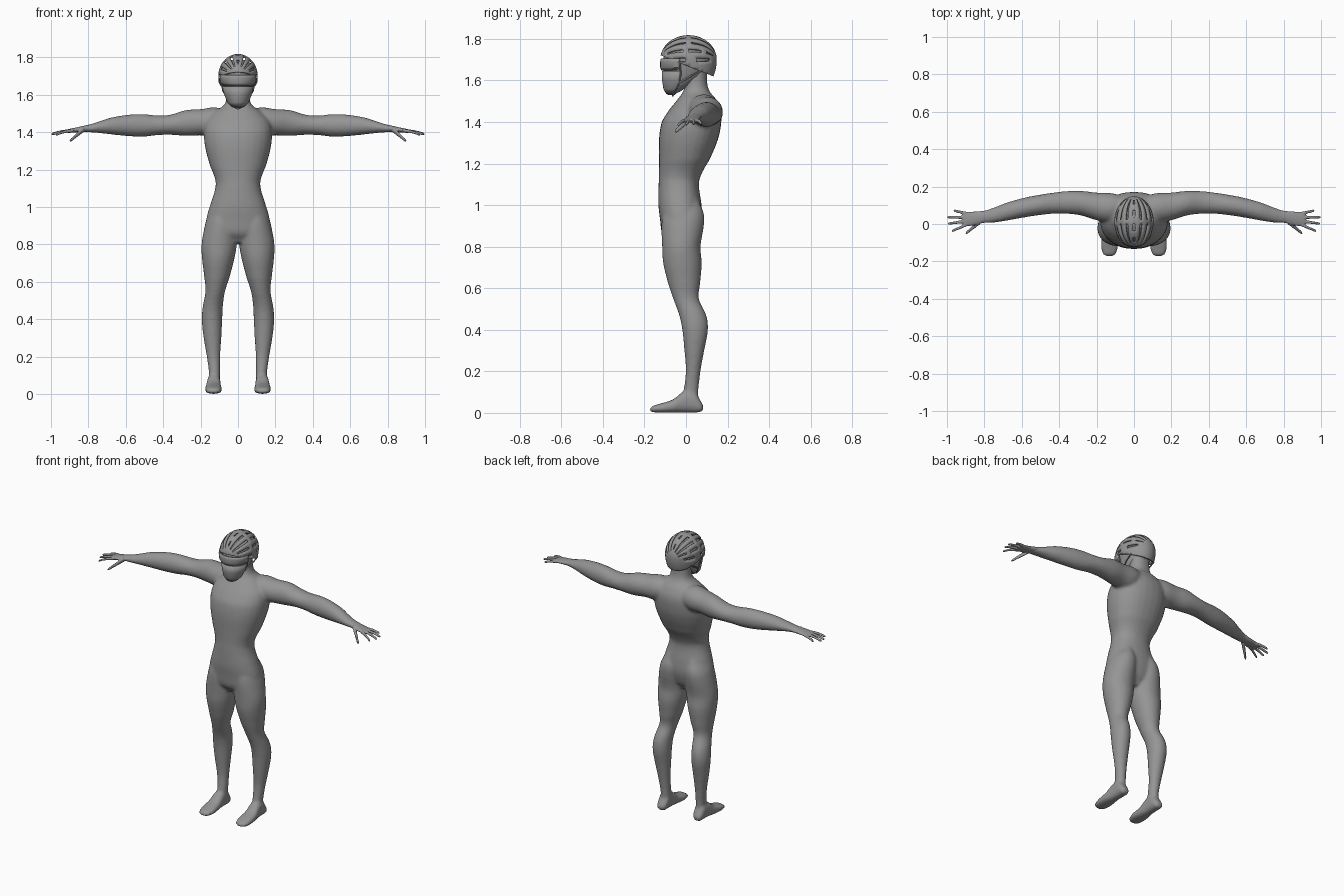
import bpy, bmesh, math
from mathutils import Vector

if "Cube" in bpy.data.objects:
    bpy.data.objects.remove(bpy.data.objects["Cube"])

grey = bpy.data.materials.new("suit_grey")
grey.diffuse_color = (0.3, 0.3, 0.3, 1)
grey.use_nodes = True
grey.node_tree.nodes["Principled BSDF"].inputs["Base Color"].default_value = grey.diffuse_color


def finish(bm, name, angle=40):
    bmesh.ops.recalc_face_normals(bm, faces=bm.faces[:])
    me = bpy.data.meshes.new(name)
    bm.to_mesh(me)
    bm.free()
    ob = bpy.data.objects.new(name, me)
    bpy.context.collection.objects.link(ob)
    me.materials.append(grey)
    bpy.ops.object.select_all(action='DESELECT')
    ob.select_set(True)
    bpy.context.view_layer.objects.active = ob
    bpy.ops.object.shade_smooth_by_angle(angle=math.radians(angle))
    return ob


def fuse(ob, voxel, rounds):
    """Blend overlapping solids into one smooth skin."""
    m = ob.modifiers.new("fuse", 'REMESH')
    m.mode, m.voxel_size, m.use_smooth_shade = 'VOXEL', voxel, True
    s = ob.modifiers.new("relax", 'SMOOTH')
    s.factor, s.iterations = 0.5, rounds


def loft(bm, axis, rows, sx=1, n=28, power=2.0, steps=4):
    """Rows: position on axis, then low/high extents on the two other axes."""
    dense = []
    for i in range(len(rows) - 1):
        p0, p1 = rows[max(i - 1, 0)], rows[i]
        p2, p3 = rows[i + 1], rows[min(i + 2, len(rows) - 1)]
        for k in range(steps):
            t = k / steps
            row = [0.5 * (2 * b + (c - a) * t + (2 * a - 5 * b + 4 * c - d) * t * t
                          + (3 * b - a - 3 * c + d) * t ** 3)
                   for a, b, c, d in zip(p0, p1, p2, p3)]
            row[0] = p1[0] + (p2[0] - p1[0]) * t
            dense.append(row)
    dense.append(rows[-1])
    rings = []
    for t, a0, a1, b0, b1 in dense:
        ring = []
        for j in range(n):
            w = 2 * math.pi * j / n
            c, s = math.cos(w), math.sin(w)
            a = (a0 + a1) / 2 + (a1 - a0) / 2 * math.copysign(abs(c) ** (2 / power), c)
            b = (b0 + b1) / 2 + (b1 - b0) / 2 * math.copysign(abs(s) ** (2 / power), s)
            x, y, z = {'x': (t, a, b), 'y': (a, t, b), 'z': (a, b, t)}[axis]
            ring.append(bm.verts.new((sx * x, y, z)))
        rings.append(ring)
    for r, q in zip(rings, rings[1:]):
        for j in range(n):
            bm.faces.new((r[j], r[(j + 1) % n], q[(j + 1) % n], q[j]))
    bm.faces.new(rings[0])
    bm.faces.new(rings[-1])


# Body: torso with neck, then limbs on both sides
body = bmesh.new()
loft(body, 'z', [
    (0.81, -.07, .07, -.08, .03), (0.86, -.165, .165, -.115, .06),
    (0.93, -.170, .170, -.125, .078), (1.00, -.152, .152, -.133, .075),
    (1.10, -.122, .122, -.132, .062), (1.15, -.123, .123, -.130, .075),
    (1.22, -.150, .150, -.130, .115), (1.32, -.176, .176, -.130, .155),
    (1.40, -.182, .182, -.117, .170), (1.46, -.170, .170, -.080, .168),
    (1.51, -.125, .125, -.040, .145), (1.545, -.075, .075, -.015, .115),
    (1.58, -.062, .062, -.004, .103), (1.66, -.060, .060, 0, .100)], power=2.2)
LEG = [
    (0.05, .097, .158, -.015, .062), (0.10, .096, .155, -.012, .060),
    (0.20, .095, .167, -.001, .070), (0.30, .089, .184, -.008, .088),
    (0.40, .084, .194, -.018, .106), (0.47, .081, .188, -.033, .098),
    (0.55, .069, .174, -.062, .062), (0.62, .046, .180, -.086, .068),
    (0.72, .020, .192, -.110, .076), (0.80, .006, .195, -.115, .070),
    (0.90, .004, .178, -.118, .086), (0.96, .008, .160, -.110, .086),
    (1.03, .03, .12, -.08, .06)]
ARM = [
    (0.04, .06, .145, 1.42, 1.51), (0.12, .01, .165, 1.38, 1.533),
    (0.20, .02, .168, 1.383, 1.523), (0.28, .045, .177, 1.380, 1.518),
    (0.36, .055, .176, 1.386, 1.494), (0.43, .055, .168, 1.384, 1.489),
    (0.50, .048, .157, 1.376, 1.496), (0.58, .036, .142, 1.378, 1.494),
    (0.68, .018, .115, 1.388, 1.478), (0.76, .006, .085, 1.397, 1.452),
    (0.82, .004, .068, 1.400, 1.436)]
FOOT = [
    (-.174, .112, .150, .008, .022), (-.162, .096, .168, .003, .034),
    (-.12, .085, .177, .001, .046), (-.06, .089, .174, .001, .066),
    (-.01, .093, .166, .001, .105), (.04, .094, .163, .001, .105),
    (.07, .099, .160, .003, .06), (.082, .110, .148, .012, .04)]
for s in (1, -1):
    loft(body, 'z', LEG, s)
    loft(body, 'x', ARM, s)
    loft(body, 'y', FOOT, s, power=2.4)
fuse(finish(body, "body"), 0.009, 6)

# Hands: palm, four fingers and a lowered thumb
FINGERS = [(.055, .072, .965, 1.392), (.036, .036, .998, 1.390),
           (.016, .002, .996, 1.387), (-.002, -.038, .975, 1.384)]
for s, side in ((1, "left"), (-1, "right")):
    hand = bmesh.new()
    loft(hand, 'x', [(.79, .008, .072, 1.403, 1.441), (.83, .000, .068, 1.400, 1.433),
                     (.87, -.010, .066, 1.399, 1.424), (.91, -.010, .066, 1.396, 1.416),
                     (.92, .000, .058, 1.400, 1.410)], s)
    for y0, y1, x1, z1 in FINGERS:
        rows = []
        for t in (0, .35, .7, .94, 1):
            y, z = y0 + (y1 - y0) * t, 1.407 + (z1 - 1.407) * t * t
            r = .0095 - .003 * t if t < 1 else .003
            rows.append((.89 + (x1 - .89) * t, y - r, y + r, z - r, z + r))
        loft(hand, 'x', rows, s, n=12)
    rows = []
    for t in (0, .3, .65, .93, 1):
        x, y, z = .825 + .075 * t, .012 - .062 * t, 1.415 - .062 * t
        r = .016 - .008 * t if t < 1 else .004
        rows.append((x, y - r, y + r, z - r, z + r))
    loft(hand, 'x', rows, s, n=12)
    fuse(finish(hand, side + "_hand"), 0.0035, 3)

# Head, narrowing to the chin
head = bmesh.new()
loft(head, 'z', [
    (1.530, -.022, .022, -.088, -.055), (1.545, -.040, .040, -.098, -.030),
    (1.58, -.060, .060, -.106, .030), (1.62, -.074, .074, -.108, .090),
    (1.67, -.086, .086, -.108, .118), (1.72, -.090, .090, -.106, .125),
    (1.76, -.078, .078, -.085, .110), (1.785, -.045, .045, -.045, .070)])
finish(head, "head")


def face_band(name, rows, out, thick):
    """Curved plate wrapped round the face; rows: z, half width, front y, depth."""
    bm, grid = bmesh.new(), []
    for z, w, y, d in rows:
        grid.append([bm.verts.new((w * math.sin(a), y + d * (1 - math.cos(a)) - out, z))
                     for a in [math.radians(-90 + 7.5 * i) for i in range(25)]])
    for r, q in zip(grid, grid[1:]):
        for i in range(24):
            bm.faces.new((r[i], r[i + 1], q[i + 1], q[i]))
    ob = finish(bm, name)
    m = ob.modifiers.new("thickness", 'SOLIDIFY')
    m.thickness, m.offset = thick, 0


# Face mask and wraparound glasses
face_band("face_mask", [(1.535, .030, -.092, .03), (1.56, .056, -.106, .06),
                        (1.60, .071, -.112, .085), (1.645, .082, -.113, .085)], .001, .004)
face_band("glasses", [(1.650, .070, -.114, .07), (1.663, .090, -.119, .09),
                      (1.69, .094, -.119, .09), (1.705, .094, -.116, .09)], .002, .006)

# Helmet shell: poles point front and back so the vents run along its length
helmet = bmesh.new()
SEG, RINGS, C = 48, 32, Vector((0, .012, 1.70))
grid = []
for j in range(1, RINGS):
    v = math.pi * j / RINGS
    ring = []
    for i in range(SEG):
        u = 2 * math.pi * (i - .5) / SEG
        up = math.sin(v) * math.cos(u)
        ring.append(helmet.verts.new(C + Vector((.105 * math.sin(v) * math.sin(u),
                    -.136 * math.cos(v), (.118 if up > 0 else .17) * up))))
    grid.append(ring)


def is_vent(k, j):
    k = abs(k)
    if k == 0:
        return j in (5, 6, 7, 11, 12, 13, 17, 18, 19, 23, 24, 25)
    if k in (3, 6):
        return 4 <= j <= 13 or 16 <= j <= 26
    if k == 9:
        return 6 <= j <= 12 or 15 <= j <= 19 or 22 <= j <= 26
    return k == 12 and (9 <= j <= 13 or 18 <= j <= 23)


for j, (r, q) in enumerate(zip(grid, grid[1:])):
    for i in range(SEG):
        if not is_vent(i if i <= SEG // 2 else i - SEG, j):
            helmet.faces.new((r[i], r[(i + 1) % SEG], q[(i + 1) % SEG], q[i]))
helmet.faces.new(grid[0])
helmet.faces.new(grid[-1])
bmesh.ops.recalc_face_normals(helmet, faces=helmet.faces[:])
bmesh.ops.bisect_plane(helmet, geom=helmet.verts[:] + helmet.edges[:] + helmet.faces[:],
                       plane_co=(0, -.125, 1.722), plane_no=(0, -.40, -1), clear_outer=True)
shell = finish(helmet, "helmet")
m = shell.modifiers.new("thickness", 'SOLIDIFY')
m.thickness, m.offset = .012, -1


# Chin straps, two on each side meeting under the ear
def strap(name, pts):
    cu = bpy.data.curves.new(name, 'CURVE')
    cu.dimensions, cu.bevel_depth, cu.bevel_resolution = '3D', .004, 2
    sp = cu.splines.new('POLY')
    sp.points.add(len(pts) - 1)
    for p, co in zip(sp.points, pts):
        p.co = (*co, 1)
    cu.materials.append(grey)
    bpy.context.collection.objects.link(bpy.data.objects.new(name, cu))


for s, side in ((1, "left"), (-1, "right")):
    strap(side + "_front_strap", [(s * .095, -.03, 1.69), (s * .082, -.025, 1.63),
          (s * .062, -.035, 1.585), (s * .035, -.055, 1.54), (0, -.065, 1.525)])
    strap(side + "_rear_strap", [(s * .085, .08, 1.65), (s * .082, .03, 1.625),
          (s * .064, -.03, 1.59)])
